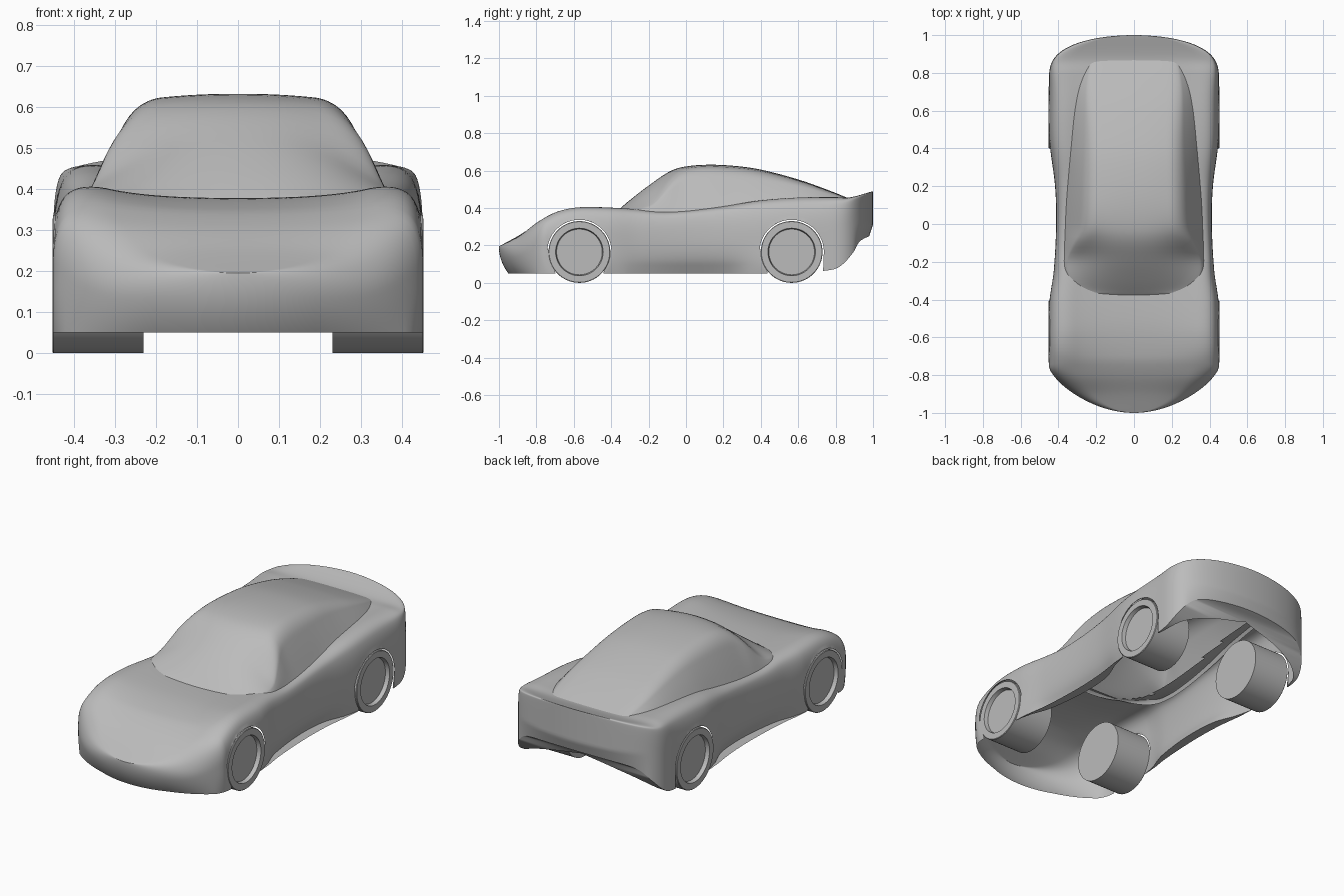
import bpy
import bmesh
from math import sin, cos, pi, sqrt, radians

if "Cube" in bpy.data.objects:
    bpy.data.objects.remove(bpy.data.objects["Cube"])

grey = bpy.data.materials.new("plain grey")
grey.use_nodes = True
grey.diffuse_color = (0.5, 0.5, 0.5, 1)
grey.node_tree.nodes["Principled BSDF"].inputs["Base Color"].default_value = grey.diffuse_color

WHEEL_Y, WHEEL_R, ARCH_R = (-0.57, 0.565), 0.165, 0.172


def curve(table, y):
    """Smooth interpolation through (y, value) pairs."""
    if y <= table[0][0]:
        return table[0][1]
    if y >= table[-1][0]:
        return table[-1][1]
    last = len(table) - 1
    i = max(k for k in range(last) if table[k][0] <= y)

    def slope(k):
        a, b = table[max(k - 1, 0)], table[min(k + 1, last)]
        return (b[1] - a[1]) / (b[0] - a[0])

    (ya, va), (yb, vb) = table[i], table[i + 1]
    h = yb - ya
    t = (y - ya) / h
    s = t * t * (3 - 2 * t)
    return (va + (vb - va) * s + h * slope(i) * t * (1 - t) ** 2
            - h * slope(i + 1) * t * t * (1 - t))


def round_profile(half, passes=3):
    """Mirror a half section and cut its corners round."""
    pts = half + [(-x, z) for x, z in reversed(half[:-1])]
    for _ in range(passes):
        cut = [pts[0]]
        for (ax, az), (bx, bz) in zip(pts, pts[1:]):
            cut.append((ax * .75 + bx * .25, az * .75 + bz * .25))
            cut.append((ax * .25 + bx * .75, az * .25 + bz * .75))
        pts = cut + [pts[-1]]
    return pts


def loft(name, rows, drop=None, angle=35):
    """Skin neighbouring rows of points with quads."""
    bm = bmesh.new()
    grid = [[bm.verts.new(p) for p in row] for row in rows]
    for a, b in zip(grid, grid[1:]):
        for i in range(len(a) - 1):
            bm.faces.new((a[i], b[i], b[i + 1], a[i + 1]))
    if drop:
        inside = [f for f in bm.faces if drop(f.calc_center_median())]
        bmesh.ops.delete(bm, geom=inside, context="FACES")
    bmesh.ops.remove_doubles(bm, verts=bm.verts, dist=0.0004)
    bmesh.ops.dissolve_degenerate(bm, edges=bm.edges, dist=0.0002)
    me = bpy.data.meshes.new(name)
    bm.to_mesh(me)
    bm.free()
    me.materials.append(grey)
    me.shade_smooth()
    me.set_sharp_from_angle(angle=radians(angle))
    ob = bpy.data.objects.new(name, me)
    bpy.context.collection.objects.link(ob)
    return ob


# Body curves along the length
plan = [(-.76, .45), (-.42, .448), (-.25, .425), (0, .412), (.2, .418), (.45, .448), (.76, .45)]
peak = [(-1, .195), (-.9, .24), (-.8, .325), (-.7, .385), (-.6, .412), (-.5, .416), (-.3, .405),
        (-.1, .387), (.2, .417), (.4, .45), (.6, .465), (.8, .462), (.87, .457), (1, .49)]
middle = [(-1, .195), (-.9, .25), (-.8, .31), (-.7, .35), (-.5, .375), (0, .37), (.4, .42),
          (.8, .45), (.88, .455), (1, .49)]
shoulder = [(-1, .17), (-.9, .185), (-.76, .3), (-.6, .35), (0, .33), (.6, .37), (.85, .42), (1, .475)]
peak_in = [(-1, .85), (-.4, .87), (0, .92), (.6, .9), (.8, .92), (.9, .97)]
bottom = [(-1, .05), (.45, .05), (.72, .06), (.8, .075), (.85, .11), (.9, .17), (.94, .22), (1, .25)]
tuck = [(-.4, 0), (-.2, .04), (.2, .05), (.4, 0)]
under = [(.74, 1), (.85, .86), (.9, .5), (.93, 0)]


def body_width(y):
    w = curve(plan, y)
    if y < -.76:
        w *= sqrt(max(0, 1 - ((-.76 - y) / .24) ** 1.3))
    if y > .76:
        w *= sqrt(max(0, 1 - ((y - .76) / .24) ** 3))
    return w


def body_row(y):
    w, zb, zs = body_width(y), curve(bottom, y), curve(shoulder, y)
    zp, zc, px = curve(peak, y), curve(middle, y), w * curve(peak_in, y)
    wall = round_profile([
        (w - curve(tuck, y), zb), (w, zb + (zs - zb) * .35), (w, zs), (px, zp),
        (px * .6, zc * .8 + zp * .2), (0, zc)])
    lip = w * curve(under, y)
    row = []
    for x, z in [(lip, zb)] + wall + [(-lip, zb)]:
        yy = y
        for wy in WHEEL_Y:
            d = abs(y - wy)
            low = max(0, WHEEL_R - z)
            if d < ARCH_R:
                z = max(z, WHEEL_R + sqrt(ARCH_R ** 2 - d * d))
            elif d < ARCH_R + .06 and abs(x) > .3:
                pull = (ARCH_R - sqrt(ARCH_R ** 2 - low ** 2)) * (1 - (d - ARCH_R) / .06)
                yy -= pull if y > wy else -pull
        # Nose rolls under, tail leans in at its foot
        if y < -.76:
            yy += .05 * (max(0, .19 - z) / .14) ** 2 * min(1, (-.76 - y) / .2)
        if y > .9:
            yy -= .02 * (max(0, .31 - z) / .06) * (y - .9) / .1
        row.append((x, yy, z))
    return row


def stations(start, end, count):
    return [(start + end) / 2 - (end - start) / 2 * cos(pi * i / count) for i in range(count + 1)]


# Cabin curves along the length
glass_plan = [(-.2, .378), (.1, .368), (.4, .345), (.7, .31), (.9, .25)]
roof = [(-.39, .365), (-.3, .445), (-.2, .525), (-.1, .592), (-.03, .618), (.1, .632), (.25, .627),
        (.4, .606), (.6, .553), (.75, .5), (.9, .44)]
rail_in = [(-.39, .9), (-.2, .92), (-.1, .8), (-.02, .69), (.2, .67), (.5, .7), (.9, .85)]
rail_up = [(-.39, .3), (-.2, .32), (-.1, .72), (-.02, .91), (.2, .93), (.9, .9)]


def cabin_width(y):
    w = curve(glass_plan, y)
    return w * sqrt(max(0, 1 - ((-.2 - y) / .19) ** 3)) if y < -.2 else w


def cabin_row(y):
    w, zt = cabin_width(y), curve(roof, y)
    zb = min(curve(peak, y) - .03, zt - .005)
    sx, sz = w * curve(rail_in, y), zb + (zt - zb) * curve(rail_up, y)
    half = [(w, zb), ((w + sx) / 2 + .01 * w, (zb + sz) / 2), (sx, sz),
            (sx * .5, zt - (zt - sz) * .2), (0, zt)]
    return [(x, y, z) for x, z in round_profile(half)]


def under_cabin(c):
    return -.35 < c.y < .74 and abs(c.x) < cabin_width(c.y) * .8 and c.z > .3


# Body shell, with extra rows round each wheel arch
ys = stations(-1, 1, 110)
for wy in WHEEL_Y:
    ys += [wy - ARCH_R * cos(pi * i / 24) for i in range(25)]
    ys += [wy - ARCH_R + .0015, wy + ARCH_R - .0015]
loft("body_shell", [body_row(y) for y in sorted(ys)], under_cabin)
loft("cabin", [cabin_row(y) for y in stations(-.39, .9, 60)])

# Wheels: a turned profile with a recessed hub face
wheel_profile = [(.23, 0), (.23, .165), (.449, .165), (.452, .162), (.452, .127), (.43, .122), (.43, 0)]
for side, label in ((1, "left"), (-1, "right")):
    for wy, end in zip(WHEEL_Y, ("front", "rear")):
        loft(f"{end}_{label}_wheel",
             [[(side * x, wy + r * cos(side * a), WHEEL_R + r * sin(side * a)) for x, r in wheel_profile]
              for a in (2 * pi * i / 64 for i in range(65))])
